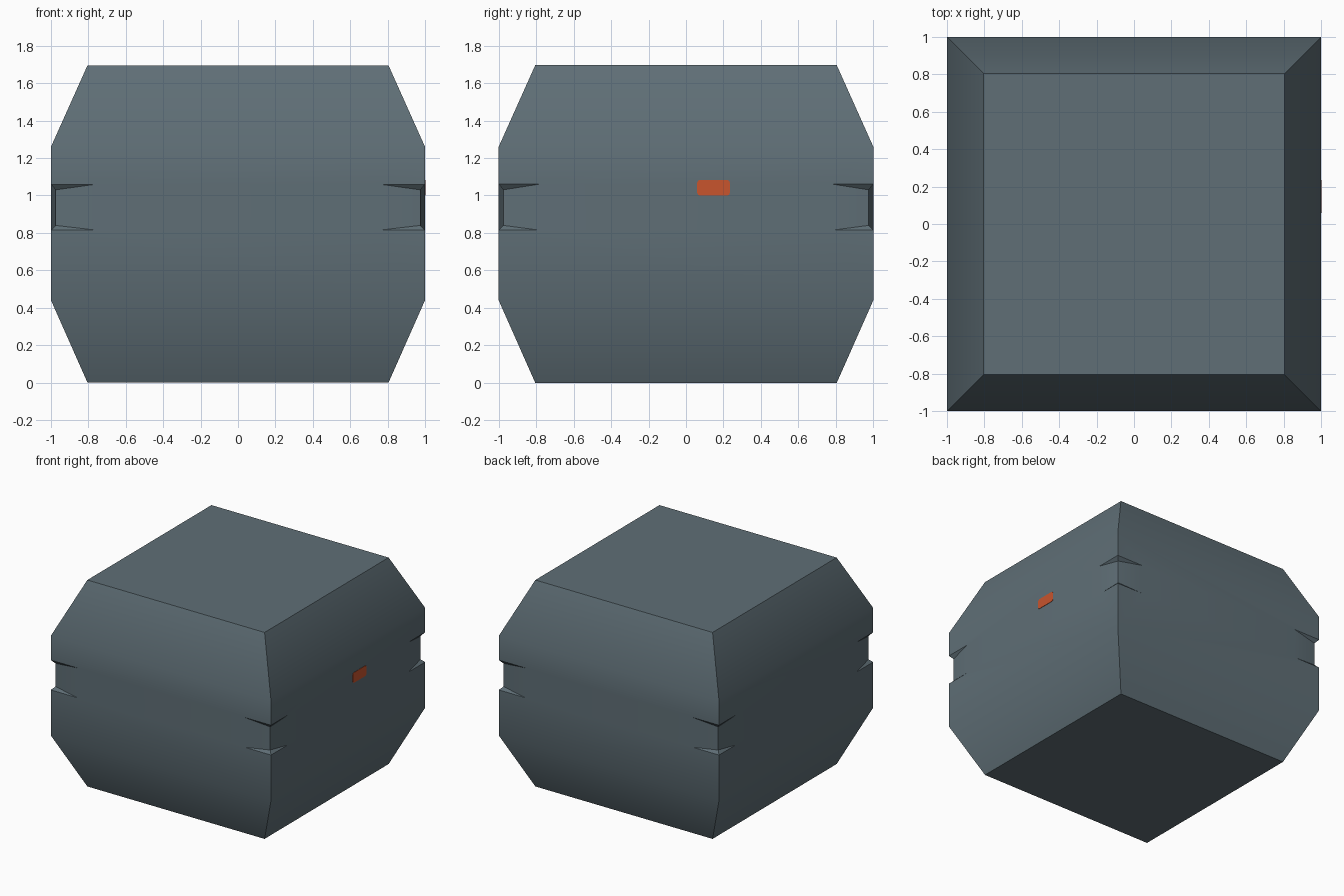
import bpy, bmesh, math
from mathutils import Vector

if "Cube" in bpy.data.objects:
    bpy.data.objects.remove(bpy.data.objects["Cube"])


def material(name, rgb):
    m = bpy.data.materials.new(name)
    m.diffuse_color = (*rgb, 1)
    m.use_nodes = True
    m.node_tree.nodes["Principled BSDF"].inputs["Base Color"].default_value = m.diffuse_color
    return m


def finish(bm, name, mat):
    bmesh.ops.remove_doubles(bm, verts=bm.verts[:], dist=0.0005)
    bmesh.ops.recalc_face_normals(bm, faces=bm.faces[:])
    mesh = bpy.data.meshes.new(name)
    bm.to_mesh(mesh)
    bm.free()
    mesh.materials.append(mat)
    ob = bpy.data.objects.new(name, mesh)
    bpy.context.collection.objects.link(ob)
    return ob


grey = material("slate grey", (0.115, 0.158, 0.182))
orange = material("orange", (0.58, 0.09, 0.027))

# Heights and half widths of the crate
H, CH_LO, CH_HI = 1.695, 0.44, 1.26
CAP, N_LO, N_HI = 0.805, 0.815, 1.06
IN, IN_LO, IN_HI = 0.975, 0.84, 1.03       # inset corner edge of the notch
REACH = {'x': 0.785, 'y': 0.76}            # where the notches run out

bm = bmesh.new()


def face(pts):
    bm.faces.new([bm.verts.new(p) for p in pts])


# Four sides: sloped bands, middle panel and the notch flanks
for axis in 'xy':
    w = REACH[axis]
    for s in (-1, 1):
        def P(t, d, z):
            return Vector((s * d, t, z)) if axis == 'x' else Vector((t, s * d, z))
        face([P(-CAP, CAP, 0), P(CAP, CAP, 0), P(1, 1, CH_LO), P(-1, 1, CH_LO)])
        face([P(-1, 1, CH_HI), P(1, 1, CH_HI), P(CAP, CAP, H), P(-CAP, CAP, H)])
        for z_edge, z_notch in ((CH_LO, N_LO), (CH_HI, N_HI)):
            face([P(-1, 1, z_edge), P(1, 1, z_edge), P(1, 1, z_notch),
                  P(w, 1, z_notch), P(-w, 1, z_notch), P(-1, 1, z_notch)])
        face([P(-w, 1, N_LO), P(w, 1, N_LO), P(w, 1, N_HI), P(-w, 1, N_HI)])
        for k in (-1, 1):
            face([P(k * w, 1, N_LO), P(k * IN, IN, IN_LO),
                  P(k * IN, IN, IN_HI), P(k * w, 1, N_HI)])
            for z_out, z_in in ((N_LO, IN_LO), (N_HI, IN_HI)):
                face([P(k, 1, z_out), P(k * w, 1, z_out), P(k * IN, IN, z_in)])

# Flat top and bottom
for z in (0, H):
    face([(-CAP, -CAP, z), (CAP, -CAP, z), (CAP, CAP, z), (-CAP, CAP, z)])

body = finish(bm, "crate_body", grey)
bpy.ops.object.select_all(action='DESELECT')
body.select_set(True)
bpy.context.view_layer.objects.active = body
bpy.ops.object.shade_smooth_by_angle(angle=math.radians(30))

# Small rounded indicator plate on the right side
bm = bmesh.new()
bmesh.ops.create_cube(bm, size=1)
for v in bm.verts:
    v.co = Vector((1.0 + v.co.x * 0.006, 0.147 + v.co.y * 0.174, 1.041 + v.co.z * 0.084))
corners = [e for e in bm.edges if abs(e.verts[0].co.x - e.verts[1].co.x) > 0.004]
bmesh.ops.bevel(bm, geom=corners, offset=0.014, segments=2, profile=0.5, affect='EDGES')
finish(bm, "indicator_plate", orange)
